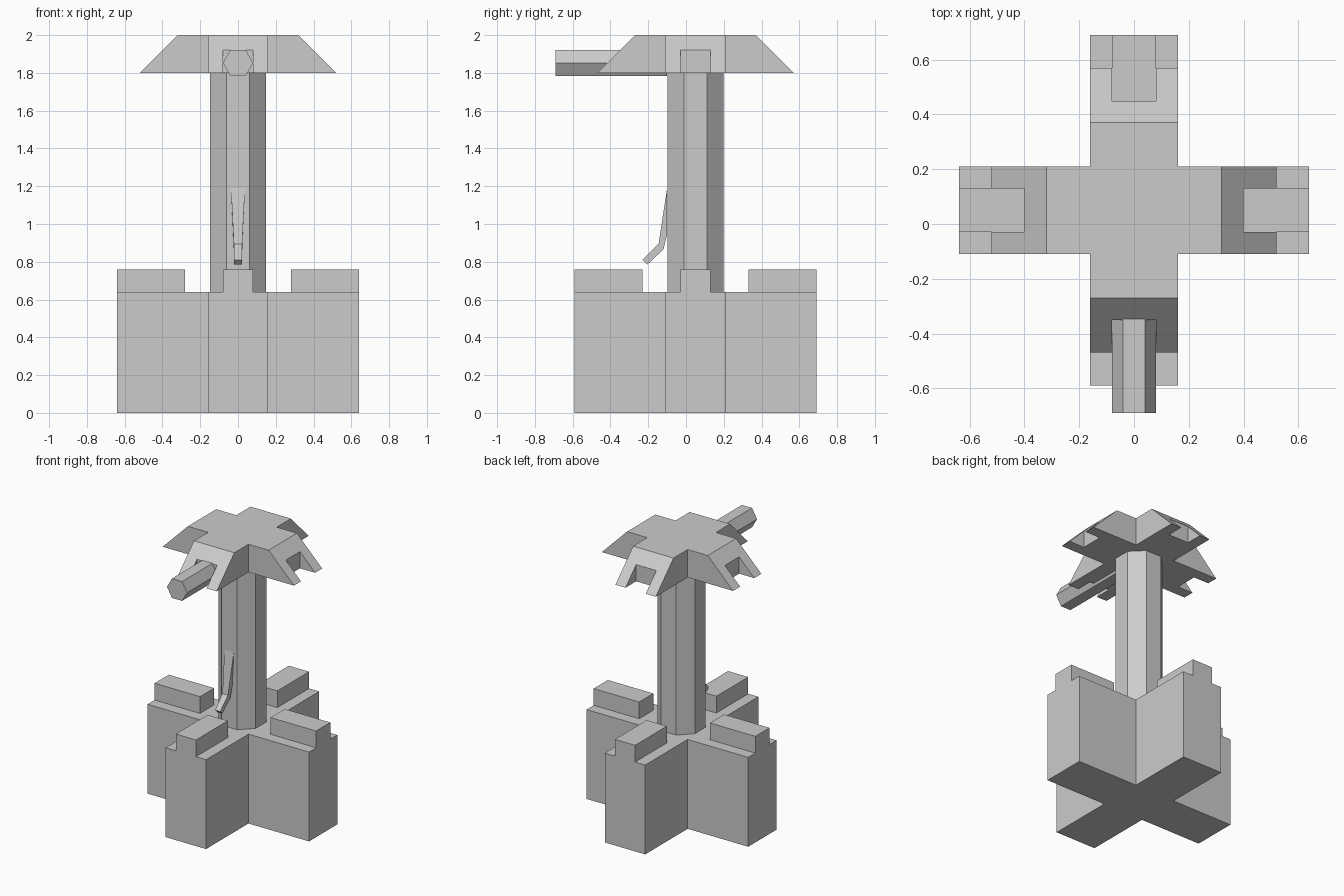
import bpy, bmesh, math
from mathutils import Matrix, Vector

if "Cube" in bpy.data.objects:
    bpy.data.objects.remove(bpy.data.objects["Cube"])

CY = 0.05  # body axis sits slightly behind the origin because the barrel projects forward
grey = bpy.data.materials.new("grey")
grey.diffuse_color = (0.6, 0.6, 0.6, 1)
grey.use_nodes = True
grey.node_tree.nodes["Principled BSDF"].inputs["Base Color"].default_value = grey.diffuse_color


def finish(name, bm):
    bmesh.ops.recalc_face_normals(bm, faces=bm.faces)
    me = bpy.data.meshes.new(name)
    bm.to_mesh(me)
    bm.free()
    me.materials.append(grey)
    ob = bpy.data.objects.new(name, me)
    bpy.context.collection.objects.link(ob)
    return ob


def loft(bm, a, b):
    """Closed solid between two matching loops of points."""
    va, vb = [bm.verts.new(p) for p in a], [bm.verts.new(p) for p in b]
    n = len(a)
    for i in range(n):
        j = (i + 1) % n
        bm.faces.new((va[i], va[j], vb[j], vb[i]))
    bm.faces.new(va[::-1])
    bm.faces.new(vb)


def cross(reach, half, z):
    """Plus-shaped outline around the body axis."""
    pts = []
    for k in range(4):
        turn = Matrix.Rotation(k * math.pi / 2, 3, 'Z')
        for p in ((half, -half), (reach, -half), (reach, half)):
            pts.append(turn @ Vector((p[0], p[1], z)) + Vector((0, CY, 0)))
    return pts


def four_boxes(name, r0, r1, half, z0, z1):
    """The same box on each of the four arms."""
    bm = bmesh.new()
    for k in range(4):
        turn = Matrix.Rotation(k * math.pi / 2, 3, 'Z')
        rect = ((r0, -half), (r1, -half), (r1, half), (r0, half))
        loops = [[turn @ Vector((x, y, z)) + Vector((0, CY, 0)) for x, y in rect]
                 for z in (z0, z1)]
        loft(bm, *loops)
    return finish(name, bm)


# Cross-shaped base with a raised block on each arm
bm = bmesh.new()
loft(bm, cross(0.64, 0.16, 0), cross(0.64, 0.16, 0.64))
finish("base", bm)
four_boxes("base_blocks", 0.28, 0.64, 0.08, 0.64, 0.76)

# Octagonal column
bm = bmesh.new()
ring = [(0.16 * math.cos(math.radians(22.5 + 45 * i)),
         CY + 0.16 * math.sin(math.radians(22.5 + 45 * i))) for i in range(8)]
loft(bm, [(x, y, 0.64) for x, y in ring], [(x, y, 1.8) for x, y in ring])
finish("column", bm)

# Sloped cross-shaped cap, with a notch cut in each arm end
bm = bmesh.new()
loft(bm, cross(0.52, 0.16, 1.8), cross(0.32, 0.16, 2.0))
cap = finish("cap", bm)
cutter = four_boxes("notch_cutter", 0.40, 0.70, 0.08, 1.7, 2.1)
cutter.hide_render = True
cutter.hide_set(True)
mod = cap.modifiers.new("notches", 'BOOLEAN')
mod.object, mod.operation, mod.solver = cutter, 'DIFFERENCE', 'EXACT'

# Hexagonal barrel pointing forward
bm = bmesh.new()
hexa = [(0.08 * math.cos(math.pi * i / 3), 1.853 + 0.08 * math.sin(math.pi * i / 3))
        for i in range(6)]
loft(bm, [(x, -0.69, z) for x, z in hexa], [(x, -0.10, z) for x, z in hexa])
finish("barrel", bm)

# Bent lever on the column front: (y, z, half width), narrowing downward
profile = [(-0.10, 1.19, 0.037), (-0.145, 0.895, 0.022), (-0.23, 0.81, 0.02),
           (-0.205, 0.785, 0.02), (-0.12, 0.865, 0.022), (-0.10, 0.945, 0.025)]
bm = bmesh.new()
loft(bm, [(-w, y, z) for y, z, w in profile], [(w, y, z) for y, z, w in profile])
finish("lever", bm)
